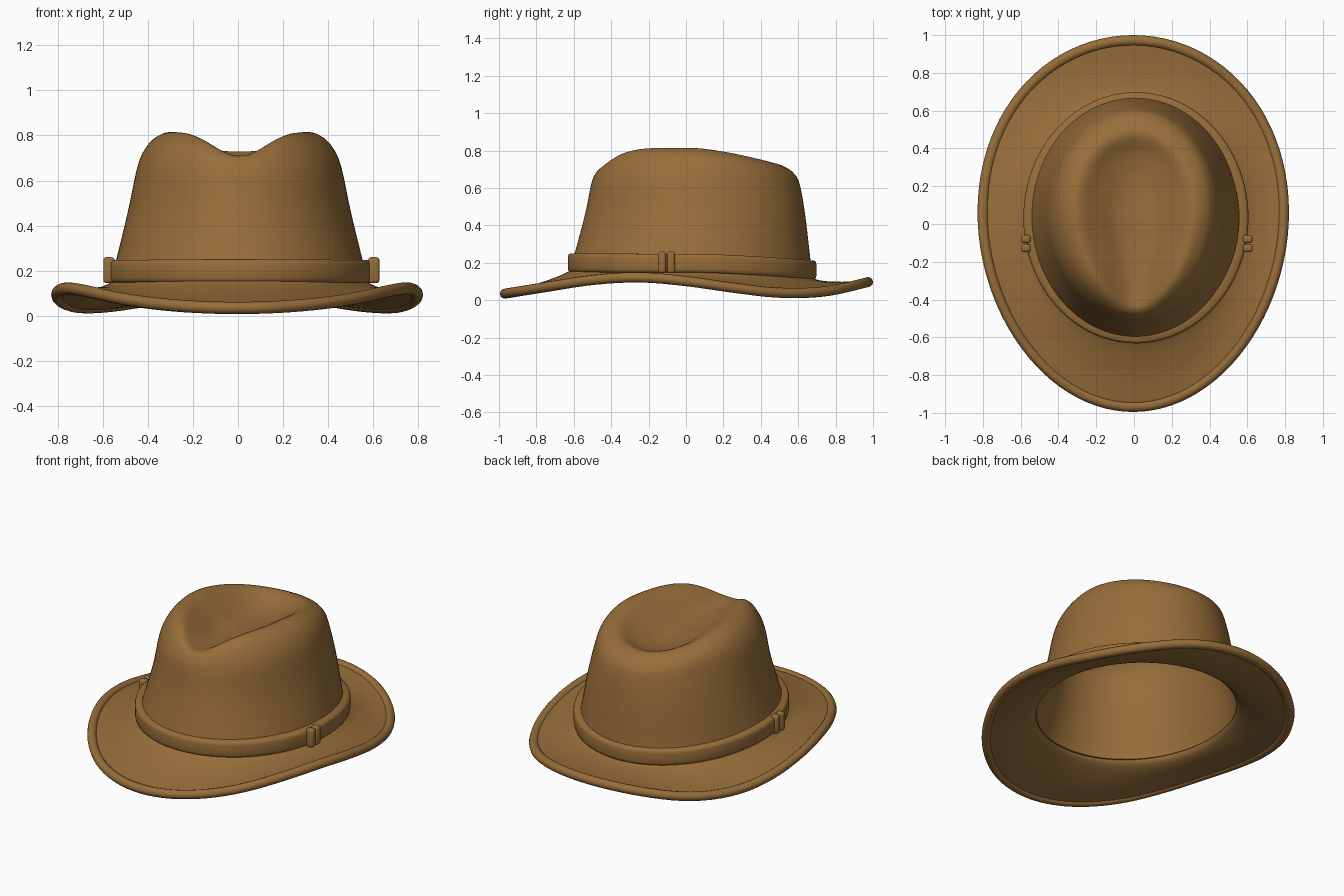
import bpy, bmesh, math
from mathutils import Vector

if "Cube" in bpy.data.objects:
    bpy.data.objects.remove(bpy.data.objects["Cube"])

N = 96  # segments around the hat

felt = bpy.data.materials.new("brown_felt")
felt.diffuse_color = (0.31, 0.155, 0.042, 1)
felt.use_nodes = True
felt.node_tree.nodes["Principled BSDF"].inputs["Base Color"].default_value = felt.diffuse_color


def catmull(p, t):
    """Smooth value through the evenly spaced points p at parameter t."""
    i = min(max(int(t), 0), len(p) - 2)
    u = t - i
    b, c = p[i], p[i + 1]
    a = p[i - 1] if i > 0 else b * 2 - c
    d = p[i + 2] if i + 2 < len(p) else c * 2 - b
    return (b * 2 + (c - a) * u + (a * 2 - b * 5 + c * 4 - d) * u * u
            + (b * 3 - a - c * 3 + d) * u ** 3) * 0.5


def egg(phi, a, yf, yb, k=0.0, cx=0.0):
    """Point of an egg-shaped outline; phi = 0 is the front."""
    c = math.cos(phi)
    return cx + a * math.sin(phi) * (1 - k * c), (yf + yb) / 2 - (yb - yf) / 2 * c


def blend(phi, zf, zs, zb, p=2.0, q=1.5):
    """Height that varies from front to side to back."""
    c = math.cos(phi)
    return zs + (zf - zs) * max(c, 0) ** p + (zb - zs) * max(-c, 0) ** q


EDGE = [.030, .070, .108, .122, .102, .067, .040, .048, .103]


def edge_z(y):
    return catmull(EDGE, (min(max(y, -1), 1) + 1) * 4)


def loft(name, columns, closed_profile):
    """Skin a ring of profile columns into a smooth object."""
    bm = bmesh.new()
    cols = [[bm.verts.new(v) for v in col] for col in columns]
    m = len(cols[0])
    for i, a in enumerate(cols):
        b = cols[(i + 1) % len(cols)]
        for j in range(m if closed_profile else m - 1):
            k = (j + 1) % m
            bm.faces.new((a[j], b[j], b[k], a[k]))
    bmesh.ops.remove_doubles(bm, verts=bm.verts, dist=1e-5)
    if closed_profile:
        bmesh.ops.recalc_face_normals(bm, faces=bm.faces)
    return finish(name, bm)


def finish(name, bm):
    me = bpy.data.meshes.new(name)
    bm.to_mesh(me)
    bm.free()
    me.materials.append(felt)
    ob = bpy.data.objects.new(name, me)
    bpy.context.collection.objects.link(ob)
    bpy.context.view_layer.objects.active = ob
    ob.select_set(True)
    bpy.ops.object.shade_smooth_by_angle(angle=math.radians(50))
    ob.select_set(False)
    return ob


PHIS = [2 * math.pi * i / N for i in range(N)]

# Crown rings: half width, front y, back y, egg factor, z front/side/back, front falloff
CROWN = [
    (.590, -.635, .695, .00, .150, .138, .112, 2),
    (.562, -.610, .672, .00, .200, .190, .170, 2),
    (.497, -.542, .638, .02, .450, .450, .450, 2),
    (.452, -.507, .608, -.0, .620, .660, .620, 2),
    (.415, -.485, .575, .05, .675, .745, .680, 4),
    (.365, -.460, .530, .10, .703, .795, .712, 5),
    (.295, -.425, .470, .13, .710, .813, .728, 5),
    (.195, -.350, .370, .18, .700, .755, .690, 4),
    (.100, -.220, .230, .15, .688, .695, .668, 2),
    (.000, .020, .020, .00, .675, .675, .675, 2),
]

# Felt body: brim and creased crown as one hollow shell
columns = []
for phi in PHIS:
    ex, ey = egg(phi, .80, -.97, .975, .06, -.004)
    edge = Vector((ex, ey, edge_z(ey) + .012))
    pts = []
    for a, yf, yb, k, zf, zs, zb, p in CROWN:
        x, y = egg(phi, a, yf, yb, k, .006 if a else 0)
        pts.append(Vector((x, y, blend(phi, zf, zs, zb, p))))
    mid = edge.lerp(pts[0], .5) - Vector((0, 0, .012))
    pts = [edge, mid] + pts
    steps = (len(pts) - 1) * 5
    columns.append([catmull(pts, s / 5) for s in range(steps + 1)])
body = loft("felt_crown_and_brim", columns, False)
shell = body.modifiers.new("thickness", 'SOLIDIFY')
shell.thickness = .028
shell.offset = -1

# Rolled hem around the brim edge
columns = []
for phi in PHIS:
    col = []
    for j in range(12):
        t = 2 * math.pi * j / 12
        o = .028 * math.cos(t)
        x, y = egg(phi, .795 + o, -.967 - o, .972 + o, .06, -.004)
        _, yc = egg(phi, .795, -.967, .972)
        col.append((x, y, edge_z(yc) + .027 * math.sin(t)))
    columns.append(col)
loft("brim_hem", columns, True)

# Hat band with rounded edges
BAND = [(-.05, .0), (-.012, .0), (-.003, .008), (0, .022),
        (0, .08), (-.004, .093), (-.013, .1), (-.05, .1)]
columns = []
for phi in PHIS:
    base = blend(phi, .150, .148, .112)
    columns.append([(*egg(phi, .596 + o, -.632 - o, .698 + o, 0, .01), base + h)
                    for o, h in BAND])
loft("hat_band", columns, True)

# Pairs of small band loops on both sides
for side, x in (("right", .602), ("left", -.572)):
    for n, y in enumerate((-.128, -.080)):
        bm = bmesh.new()
        bmesh.ops.create_cube(bm, size=1)
        for v in bm.verts:
            v.co = (x + v.co.x * .05, y + v.co.y * .042, .203 + v.co.z * .115)
        bmesh.ops.bevel(bm, geom=bm.edges[:], offset=.014, segments=3,
                        profile=.5, affect='EDGES')
        finish(f"band_loop_{side}_{n + 1}", bm)
